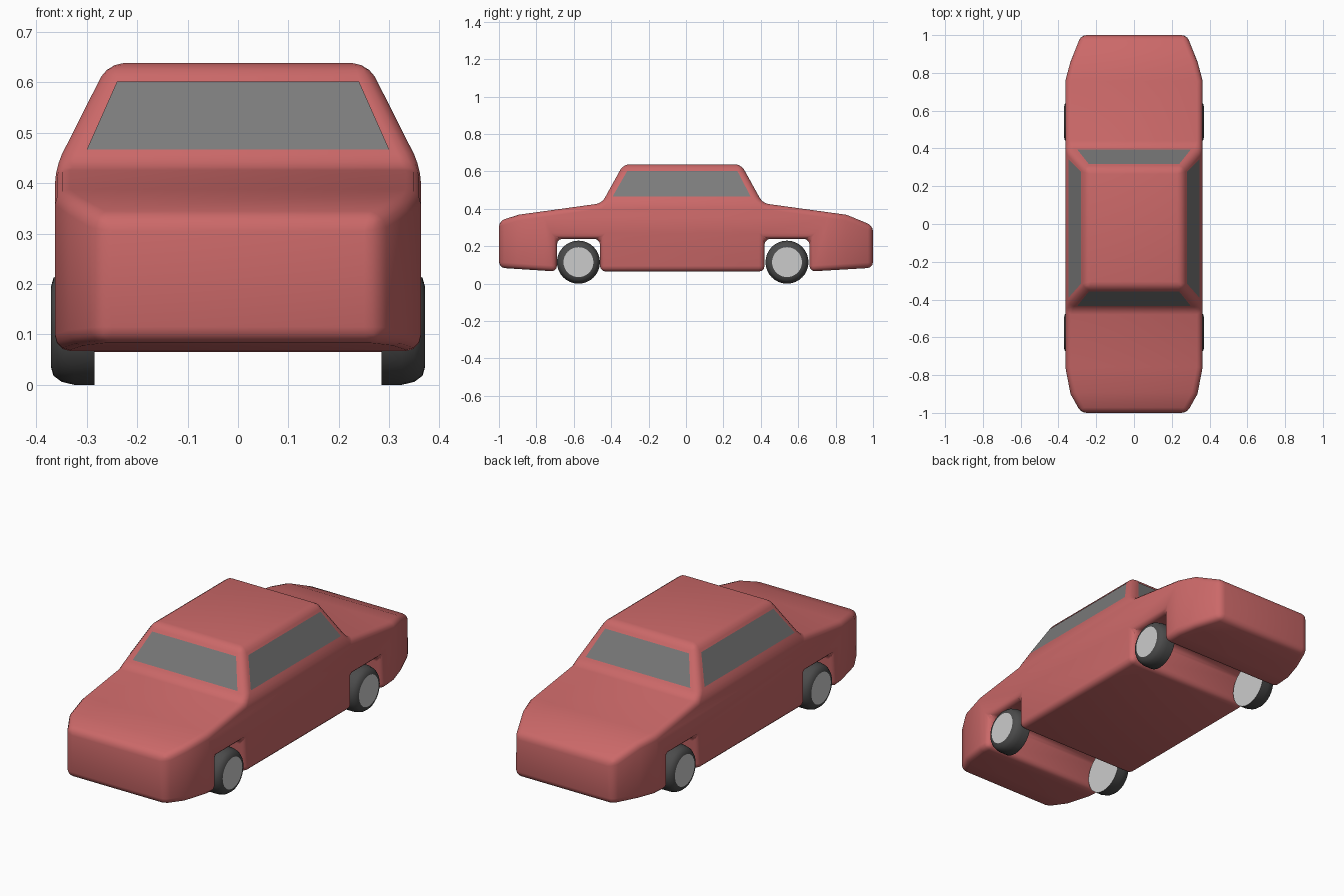
import bpy, bmesh, math
from mathutils import Vector

if "Cube" in bpy.data.objects:
    bpy.data.objects.remove(bpy.data.objects["Cube"])


def material(name, rgb):
    m = bpy.data.materials.new(name)
    m.diffuse_color = (*rgb, 1)
    m.use_nodes = True
    m.node_tree.nodes["Principled BSDF"].inputs["Base Color"].default_value = m.diffuse_color
    return m


RED = material("red_paint", (0.6, 0.14, 0.14))
GLASS = material("dark_glass", (0.2, 0.2, 0.2))
RUBBER = material("black_rubber", (0.07, 0.07, 0.07))


def finish(bm, name, mat=None, smooth=None):
    me = bpy.data.meshes.new(name)
    bm.to_mesh(me)
    bm.free()
    ob = bpy.data.objects.new(name, me)
    bpy.context.collection.objects.link(ob)
    if mat:
        me.materials.append(mat)
    if smooth:
        bpy.ops.object.select_all(action='DESELECT')
        ob.select_set(True)
        bpy.context.view_layer.objects.active = ob
        bpy.ops.object.shade_smooth_by_angle(angle=math.radians(smooth))
    return ob


BELT, ROOF, WIDE, NARROW = 0.43, 0.638, 0.363, 0.258


def lerp(v, a, b, fa, fb):
    return fa + (v - a) / (b - a) * (fb - fa)


def half_width(y, z):
    # cabin leans inward, nose and tail taper
    if z > BELT + 1e-4:
        return lerp(z, BELT, ROOF, WIDE, NARROW)
    kink = 0.9 if y < 0 else 0.86
    a = abs(y)
    if a <= 0.76:
        return WIDE
    if a <= kink:
        return lerp(a, 0.76, kink, WIDE, 0.336)
    return lerp(a, kink, 1, 0.336, 0.28)


# Body: side profile with wheel arches, extruded, tapered and bevelled
profile = [(-1, 0.085), (-1, 0.335), (-0.9, 0.368), (-0.45, BELT), (-0.335, ROOF),
           (0.295, ROOF), (0.41, BELT), (0.86, 0.368), (1, 0.31), (1, 0.085),
           (0.66, 0.065), (0.66, 0.24), (0.42, 0.24), (0.42, 0.065),
           (-0.46, 0.065), (-0.46, 0.24), (-0.69, 0.24), (-0.69, 0.065)]
bm = bmesh.new()
face = bm.faces.new([bm.verts.new((-0.5, y, z)) for y, z in profile])
ext = bmesh.ops.extrude_face_region(bm, geom=[face], use_keep_orig=True)
for v in ext["geom"]:
    if isinstance(v, bmesh.types.BMVert):
        v.co.x = 0.5
cuts = [((0, y, 0), (0, 1, 0)) for y in (-0.9, -0.76, 0.76, 0.86)]
for co, no in cuts + [((0, 0, BELT), (0, 0, 1))]:
    bmesh.ops.bisect_plane(bm, geom=bm.verts[:] + bm.edges[:] + bm.faces[:],
                           dist=1e-4, plane_co=co, plane_no=no)
for v in bm.verts:
    v.co.x = math.copysign(half_width(v.co.y, v.co.z), v.co.x)
bmesh.ops.recalc_face_normals(bm, faces=bm.faces[:])
bm.normal_update()
sharp = [e for e in bm.edges if e.calc_face_angle(0) > math.radians(20)]
bmesh.ops.bevel(bm, geom=sharp, offset=0.03, offset_type='OFFSET', segments=3,
                profile=0.5, affect='EDGES', clamp_overlap=True)
finish(bm, "car_body", RED, 35)


# Windows: flat panes just proud of the cabin
def window(name, pts):
    bm = bmesh.new()
    f = bm.faces.new([bm.verts.new(p) for p in pts])
    f.normal_update()
    if f.normal.dot(f.calc_center_median() - Vector((0, 0, 0.45))) < 0:
        f.normal_flip()
    n = f.normal.copy()
    for v in bm.verts:
        v.co += n * 0.003
    finish(bm, name, GLASS)


LO, HI = 0.465, 0.60
for name, y0, y1 in (("windshield", -0.45, -0.335), ("rear_window", 0.41, 0.295)):
    ya, yb = (lerp(z, BELT, ROOF, y0, y1) for z in (LO, HI))
    window(name, [(-0.3, ya, LO), (0.3, ya, LO), (0.24, yb, HI), (-0.24, yb, HI)])
for name, s in (("left_window", -1), ("right_window", 1)):
    xa, xb = s * half_width(0, LO), s * half_width(0, HI)
    window(name, [(xa, -0.392, LO), (xa, 0.345, LO), (xb, 0.275, HI), (xb, -0.315, HI)])

# Wheels: lathed tyre with rounded outer shoulder, grey hub discs
TYRE = [(0.285, 0.115), (0.325, 0.115), (0.35, 0.109), (0.366, 0.097), (0.371, 0.08)]
SEG = 32


def ring(bm, x, r, y):
    return [bm.verts.new((x, y + r * math.cos(2 * math.pi * i / SEG),
                          0.115 + r * math.sin(2 * math.pi * i / SEG))) for i in range(SEG)]


for end, y in (("front", -0.575), ("rear", 0.54)):
    for side, s in (("left", -1), ("right", 1)):
        bm = bmesh.new()
        rings = [ring(bm, s * x, r, y) for x, r in TYRE]
        for a, b in zip(rings, rings[1:]):
            for i in range(SEG):
                j = (i + 1) % SEG
                q = [a[i], a[j], b[j], b[i]]
                bm.faces.new(q if s < 0 else q[::-1])
        bm.normal_update()
        f = bm.faces[:][0]
        if f.normal.dot(f.calc_center_median() - Vector((s * 0.3, y, 0.115))) < 0:
            bmesh.ops.reverse_faces(bm, faces=bm.faces[:])
        finish(bm, f"{end}_{side}_tyre", RUBBER, 40)
        bm = bmesh.new()
        for x, r, d in ((0.371, 0.08, s), (0.285, 0.115, -s)):
            f = bm.faces.new(ring(bm, s * x, r, y))
            f.normal_update()
            if f.normal.x * d < 0:
                f.normal_flip()
        finish(bm, f"{end}_{side}_hub")
